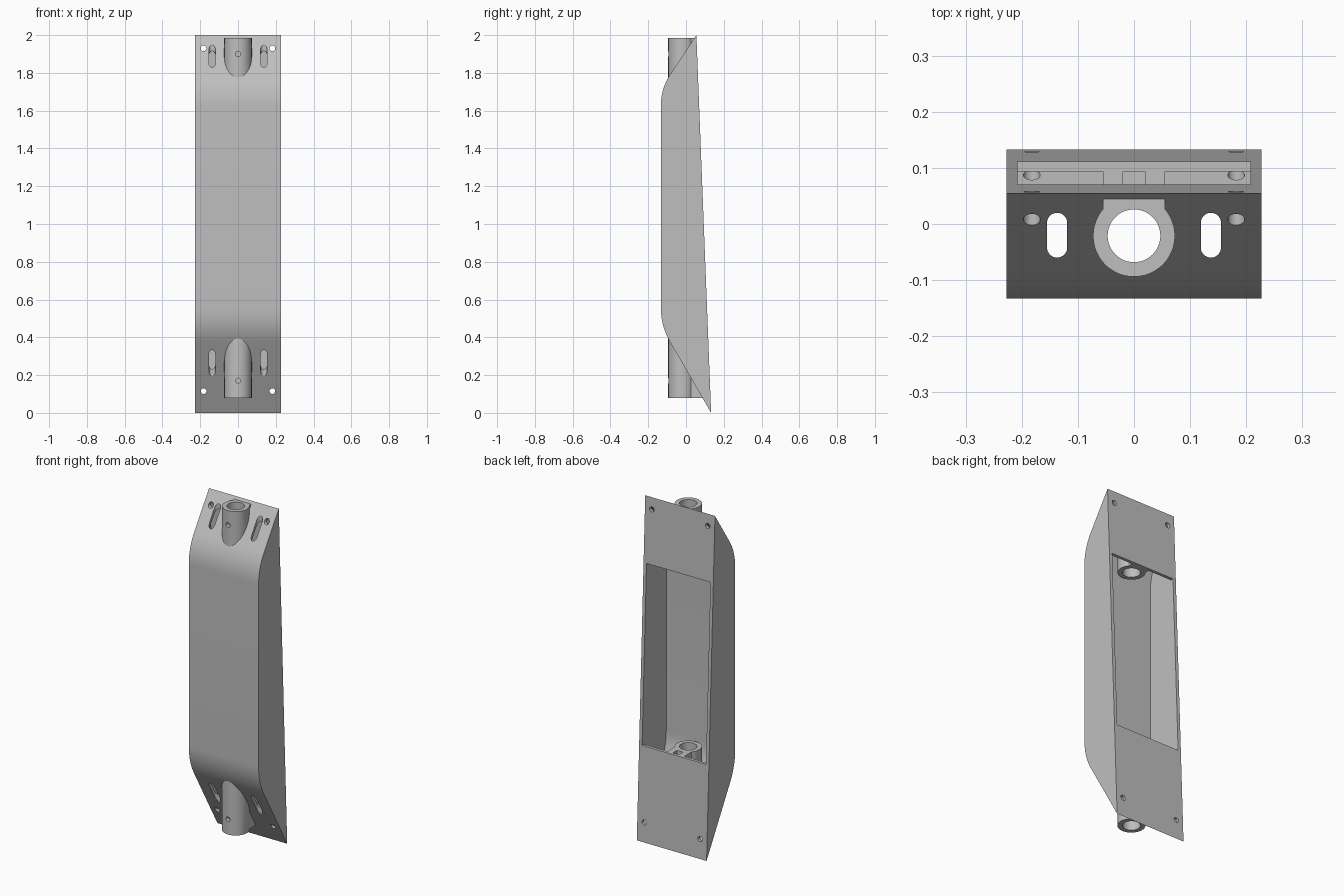
import bpy, bmesh, math
from mathutils import Vector

cube = bpy.data.objects.get("Cube")
if cube:
    bpy.data.objects.remove(cube, do_unlink=True)

grey = bpy.data.materials.new("plain grey")
grey.use_nodes = True
grey.diffuse_color = (0.52, 0.52, 0.52, 1)
grey.node_tree.nodes["Principled BSDF"].inputs["Base Color"].default_value = (0.52, 0.52, 0.52, 1)

HALF_W, WALL = 0.227, 0.018
TUBE_Y, TUBE_R, BORE_R = -0.021, 0.073, 0.047
SIDE = [Vector(p) for p in ((0.133, 0), (0.055, 2), (-0.133, 1.72), (-0.133, 0.46))]
TUBES = ((0.08, 0.555), (1.61, 1.985))


def back_y(z):
    return 0.133 - 0.039 * z


def finish(bm, name):
    bmesh.ops.recalc_face_normals(bm, faces=bm.faces)
    mesh = bpy.data.meshes.new(name)
    bm.to_mesh(mesh)
    bm.free()
    mesh.materials.append(grey)
    obj = bpy.data.objects.new(name, mesh)
    bpy.context.collection.objects.link(obj)
    return obj


def extrude(points, depth, name):
    """Close the 3D points into a face and sweep it along depth."""
    bm = bmesh.new()
    face = bm.faces.new([bm.verts.new(p) for p in points])
    swept = bmesh.ops.extrude_face_region(bm, geom=[face])["geom"]
    bmesh.ops.translate(bm, vec=depth, verts=[v for v in swept if isinstance(v, bmesh.types.BMVert)])
    return finish(bm, name)


def prism(profile, x0, x1, name):
    return extrude([(x0, y, z) for y, z in profile], (x1 - x0, 0, 0), name)


def box(x0, x1, y0, y1, z0, z1, name):
    return prism([(y0, z0), (y1, z0), (y1, z1), (y0, z1)], x0, x1, name)


def circle(r, n):
    return [(r * math.cos(a), r * math.sin(a)) for a in (2 * math.pi * i / n for i in range(n))]


def rod_z(x, y, r, z0, z1, name, n=48):
    return extrude([(x + u, y + v, z0) for u, v in circle(r, n)], (0, 0, z1 - z0), name)


def rod_y(x, z, r, y0, y1, name, n=24):
    return extrude([(x + u, y0, z + v) for u, v in circle(r, n)], (0, y1 - y0, 0), name)


def inset(poly, t):
    """Move every side of a counter-clockwise polygon inward by t."""
    out = []
    for i, p in enumerate(poly):
        d1, d2 = (p - poly[i - 1]).normalized(), (poly[(i + 1) % len(poly)] - p).normalized()
        n1, n2 = Vector((-d1.y, d1.x)), Vector((-d2.y, d2.x))
        out.append(p + (n1 + n2) * t / (1 + n1.dot(n2)))
    return out


def round_front(poly, length, steps=10):
    """Round the two front corners of the side profile."""
    out = poly[:2]
    for i in (2, 3):
        p = poly[i]
        a = p + (poly[i - 1] - p).normalized() * length
        b = p + (poly[(i + 1) % 4] - p).normalized() * length
        for k in range(steps + 1):
            s = k / steps
            out.append(a * (1 - s) ** 2 + p * 2 * s * (1 - s) + b * s ** 2)
    return out


def combine(target, tool, operation):
    mod = target.modifiers.new("join", "BOOLEAN")
    mod.operation, mod.solver, mod.object = operation, "EXACT", tool
    bpy.context.view_layer.update()
    result = bpy.data.meshes.new_from_object(target.evaluated_get(bpy.context.evaluated_depsgraph_get()))
    target.modifiers.clear()
    target.data = result
    bpy.data.objects.remove(tool, do_unlink=True)


# Hollow housing with a rear opening
housing = prism(round_front(SIDE, 0.095), -HALF_W, HALF_W, "bracket_housing")
inner = HALF_W - WALL
combine(housing, prism(round_front(inset(SIDE, WALL), 0.09), -inner, inner, "cavity"), "DIFFERENCE")
lip = inner - 0.001
combine(housing, box(-lip, lip, 0.03, 0.2, 0.555, 1.61, "opening"), "DIFFERENCE")

# Tube sockets, each tied to the rear plate by a web
for z0, z1 in TUBES:
    combine(housing, rod_z(0, TUBE_Y, TUBE_R, z0, z1, "tube"), "UNION")
    web = [(TUBE_Y, z0), (back_y(z0) - 0.008, z0), (back_y(z1) - 0.008, z1), (TUBE_Y, z1)]
    combine(housing, prism(web, -0.055, 0.055, "web"), "UNION")
    combine(housing, rod_z(0, TUBE_Y, BORE_R, z0 - 0.05, z1 + 0.05, "bore"), "DIFFERENCE")

# Gap that splits the lower web into two ribs
combine(housing, box(-0.02, 0.02, 0.054, 0.094, 0.28, 0.6, "rib_gap"), "DIFFERENCE")

# Set screw holes in the tubes
for z in (0.17, 1.9):
    combine(housing, rod_y(0, z, 0.014, -0.2, TUBE_Y, "screw_hole"), "DIFFERENCE")

# Vertical strap slots and corner fixing holes
for side in (-1, 1):
    slot = []
    for i in range(24):
        a = 2 * math.pi * (i + 0.5) / 24
        shift = 0.022 if math.sin(a) > 0 else -0.022
        slot.append((side * 0.137 + 0.018 * math.cos(a), -0.02 + shift + 0.018 * math.sin(a), -0.1))
    combine(housing, extrude(slot, (0, 0, 2.3), "slot"), "DIFFERENCE")
    for z in (0.115, 1.93):
        combine(housing, rod_y(side * 0.182, z, 0.015, -0.2, 0.3, "fixing_hole"), "DIFFERENCE")

# Smooth curves with crisp edges
bpy.ops.object.select_all(action="DESELECT")
housing.select_set(True)
bpy.context.view_layer.objects.active = housing
bpy.ops.object.shade_smooth_by_angle(angle=math.radians(25))
